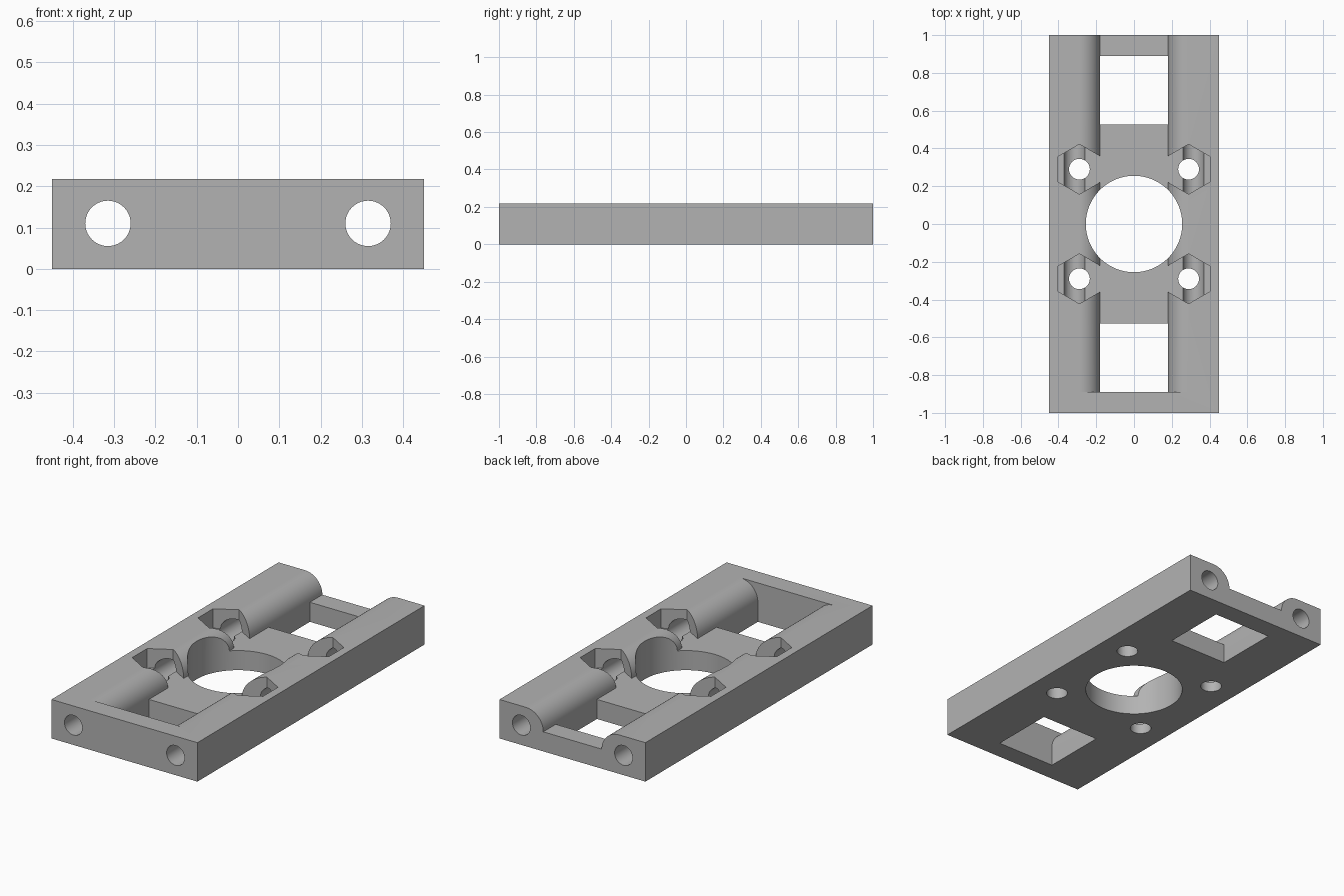
import bpy, bmesh, math

if "Cube" in bpy.data.objects:
    bpy.data.objects.remove(bpy.data.objects["Cube"])

W, L, H = 0.45, 1.0, 0.217      # half width, half length, height
FLOOR = 0.109                   # channel floor, level with the rod axes
INNER = 0.18                    # half width of channel and windows

grey = bpy.data.materials.new("plain grey")
grey.diffuse_color = (0.45, 0.45, 0.45, 1)
grey.use_nodes = True
grey.node_tree.nodes["Principled BSDF"].inputs["Base Color"].default_value = grey.diffuse_color


def prism(name, points, direction):
    """Solid made by sweeping a closed outline along a direction."""
    bm = bmesh.new()
    face = bm.faces.new([bm.verts.new(p) for p in points])
    swept = bmesh.ops.extrude_face_region(bm, geom=[face])["geom"]
    moved = [g for g in swept if isinstance(g, bmesh.types.BMVert)]
    bmesh.ops.translate(bm, verts=moved, vec=direction)
    bmesh.ops.recalc_face_normals(bm, faces=bm.faces)
    mesh = bpy.data.meshes.new(name)
    bm.to_mesh(mesh)
    bm.free()
    ob = bpy.data.objects.new(name, mesh)
    bpy.context.collection.objects.link(ob)
    mesh.materials.append(grey)
    return ob


def box(name, x, y0, y1, z0, z1):
    pts = [(-x, y0, z0), (x, y0, z0), (x, y1, z0), (-x, y1, z0)]
    return prism(name, pts, (0, 0, z1 - z0))


def ring(radius, count, start=0.0):
    return [(radius * math.cos(start + math.tau * i / count),
             radius * math.sin(start + math.tau * i / count)) for i in range(count)]


def upright(name, cx, cy, radius, count, z0, start=0.0):
    pts = [(cx + a, cy + b, z0) for a, b in ring(radius, count, start)]
    return prism(name, pts, (0, 0, 0.5 - z0))


def cut(cutter):
    mod = plate.modifiers.new(cutter.name, "BOOLEAN")
    mod.operation, mod.solver, mod.object = "DIFFERENCE", "EXACT", cutter
    bpy.context.view_layer.objects.active = plate
    bpy.ops.object.modifier_apply(modifier=mod.name)
    bpy.data.objects.remove(cutter)


plate = box("carriage_plate", W, -L, L, 0, H)

# Channel with rounded rail shoulders, open at the back
r = H - FLOOR
arc = [(INNER + r - r * math.cos(t), FLOOR + r * math.sin(t))
       for t in [math.pi / 2 * i / 16 for i in range(17)]]
half = arc + [(arc[-1][0], 0.4)]
outline = half + [(-x, z) for x, z in reversed(half)]
cut(prism("channel_cutter", [(x, -0.89, z) for x, z in outline], (0, 2.2, 0)))

# Rectangular windows and central bore
for s in (-1, 1):
    y0, y1 = sorted((s * 0.527, s * 0.89))
    cut(box("window_cutter", INNER, y0, y1, -0.2, 0.5))
cut(upright("bore_cutter", 0, 0, 0.255, 96, -0.2))

# Hexagonal nut pockets with screw holes
for sx in (-1, 1):
    for sy in (-1, 1):
        cut(upright("nut_cutter", sx * 0.289, sy * 0.29, 0.132, 6, FLOOR, math.pi / 6))
        cut(upright("screw_cutter", sx * 0.289, sy * 0.29, 0.055, 40, -0.2))

# Long rod holes through both rails
for sx in (-1, 1):
    pts = [(sx * 0.315 + a, -1.2, 0.11 + b) for a, b in ring(0.055, 40)]
    cut(prism("rod_cutter", pts, (0, 2.4, 0)))

# Smooth the curved faces, keep hard edges
bpy.ops.object.select_all(action="DESELECT")
plate.select_set(True)
bpy.context.view_layer.objects.active = plate
bpy.ops.object.shade_smooth_by_angle(angle=math.radians(25))
